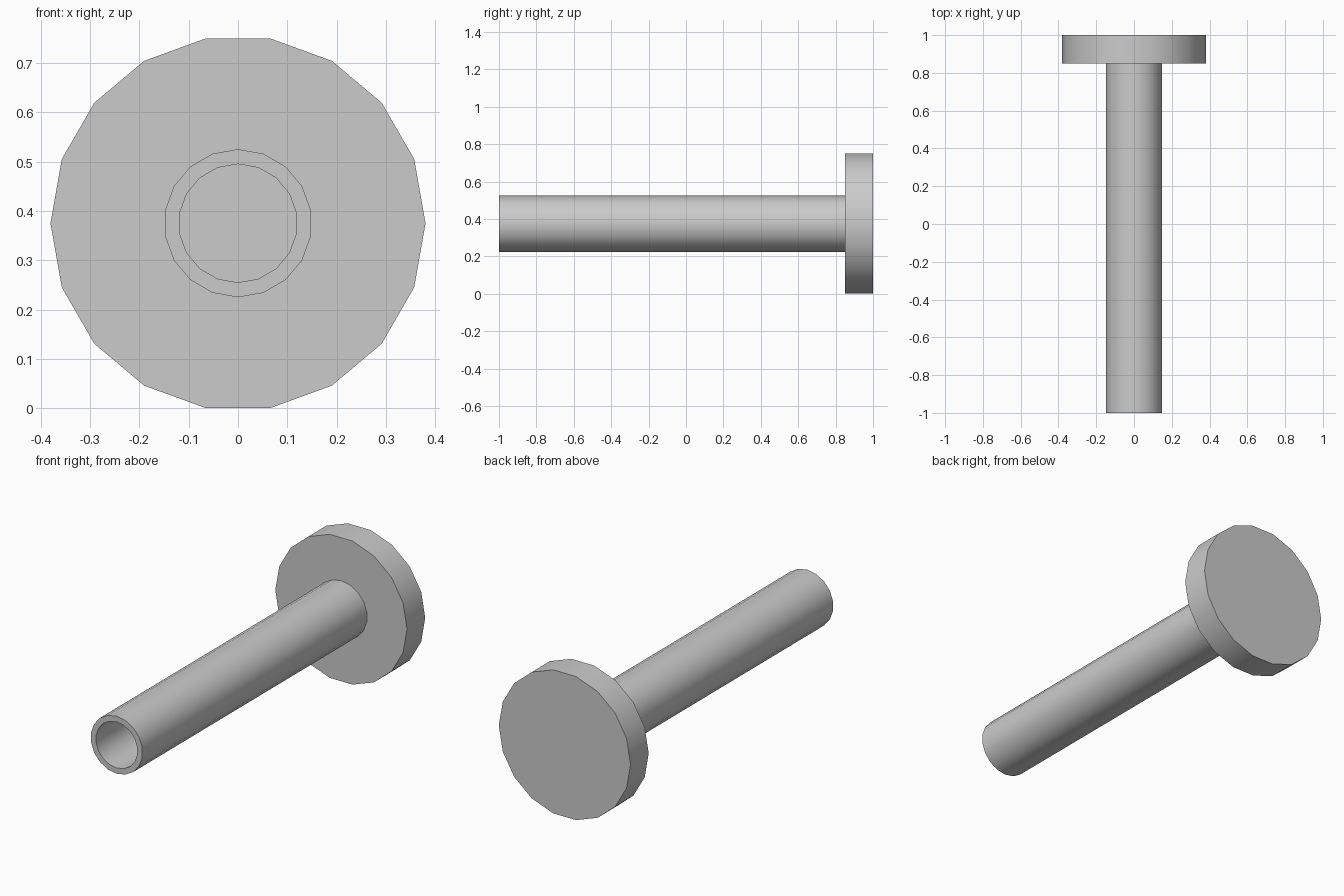
import bpy
import bmesh
from math import cos, sin, radians, tau

default_cube = bpy.data.objects.get("Cube")
if default_cube:
    bpy.data.objects.remove(default_cube, do_unlink=True)

SIDES = 18
AXIS_Z = 0.375

grey = bpy.data.materials.new("plain_grey")
grey.use_nodes = True
colour = (0.6, 0.6, 0.6, 1)
grey.diffuse_color = colour
grey.node_tree.nodes["Principled BSDF"].inputs["Base Color"].default_value = colour


def turned_part(name, profile, start_angle, capped):
    """Sweep (radius, y) profile points around the long axis."""
    bm = bmesh.new()
    rings = []
    for radius, y in profile:
        angles = [start_angle + tau * i / SIDES for i in range(SIDES)]
        rings.append([bm.verts.new((radius * cos(a), y, AXIS_Z + radius * sin(a)))
                      for a in angles])
    for near, far in zip(rings, rings[1:]):
        for i in range(SIDES):
            j = (i + 1) % SIDES
            bm.faces.new((near[i], far[i], far[j], near[j]))
    if capped:
        bm.faces.new(rings[0])
        bm.faces.new(rings[-1][::-1])
    bmesh.ops.recalc_face_normals(bm, faces=bm.faces)
    mesh = bpy.data.meshes.new(name)
    bm.to_mesh(mesh)
    bm.free()
    mesh.materials.append(grey)
    obj = bpy.data.objects.new(name, mesh)
    bpy.context.collection.objects.link(obj)
    bpy.ops.object.select_all(action="DESELECT")
    obj.select_set(True)
    bpy.context.view_layer.objects.active = obj
    bpy.ops.object.shade_smooth_by_angle(angle=radians(30))
    return obj


# Solid round flange at the back
turned_part("flange_disc", [(0.38, 0.85), (0.38, 1.0)], 0, capped=True)

# Hollow tube, open at the front and closed by the flange; walls and rim in one loop
tube = [(0.15, 0.85), (0.15, -1.0), (0.12, -1.0), (0.12, 0.85), (0.15, 0.85)]
tube_obj = turned_part("hollow_tube", tube, radians(90), capped=False)

# Weld the seam where the profile loop closes
bm = bmesh.new()
bm.from_mesh(tube_obj.data)
bmesh.ops.remove_doubles(bm, verts=bm.verts, dist=0.0001)
bmesh.ops.recalc_face_normals(bm, faces=bm.faces)
bm.to_mesh(tube_obj.data)
bm.free()
bpy.ops.object.shade_smooth_by_angle(angle=radians(30))
